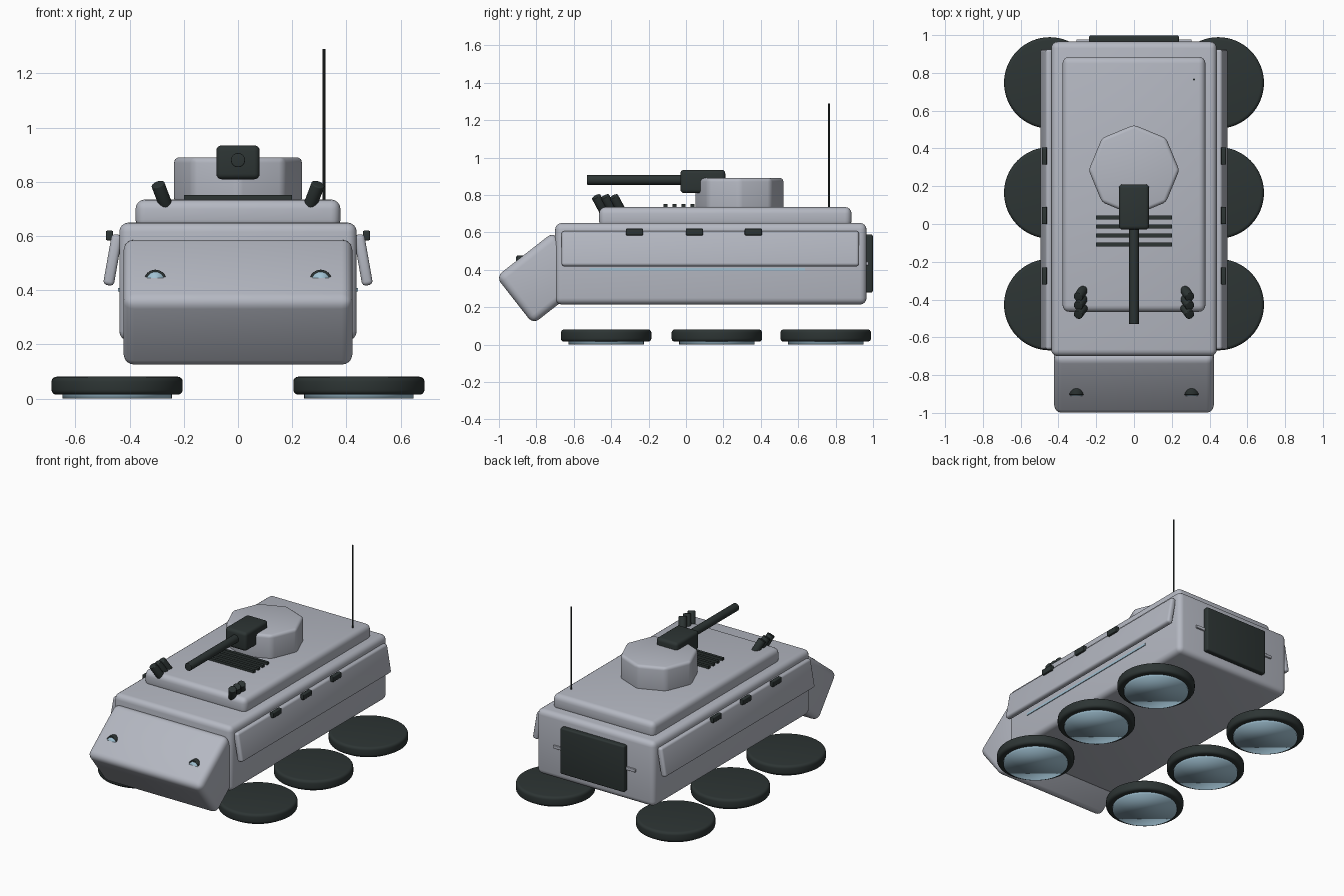
import bpy, bmesh, math
from mathutils import Vector, Matrix

old = bpy.data.objects.get("Cube")
if old:
    bpy.data.objects.remove(old, do_unlink=True)


def material(name, rgb):
    m = bpy.data.materials.new(name)
    m.use_nodes = True
    m.diffuse_color = (*rgb, 1)
    m.node_tree.nodes["Principled BSDF"].inputs["Base Color"].default_value = (*rgb, 1)
    return m


GREY = material("armour_grey", (0.46, 0.48, 0.54))
DARK = material("dark_rubber", (0.026, 0.035, 0.034))
BLUE = material("pale_blue_glass", (0.35, 0.53, 0.64))


def finish(name, bm, mat, loc, rot, bevel, full_smooth=False):
    """Bevel the sharp edges, then make a shaded object from the mesh."""
    if bevel:
        edges = [e for e in bm.edges if e.calc_face_angle(0) > math.radians(30)]
        bmesh.ops.bevel(bm, geom=edges, offset=bevel, segments=4, profile=0.5,
                        affect='EDGES', clamp_overlap=True)
    mesh = bpy.data.meshes.new(name)
    bm.to_mesh(mesh)
    bm.free()
    mesh.materials.append(mat)
    ob = bpy.data.objects.new(name, mesh)
    ob.matrix_world = Matrix.Translation(loc) @ rot.to_4x4()
    bpy.context.collection.objects.link(ob)
    bpy.ops.object.select_all(action='DESELECT')
    ob.select_set(True)
    bpy.context.view_layer.objects.active = ob
    if full_smooth:
        bpy.ops.object.shade_smooth()
    else:
        bpy.ops.object.shade_smooth_by_angle(angle=math.radians(30))
    return ob


def box(name, mat, loc, size, bevel=0.0, rot=Matrix.Identity(3)):
    bm = bmesh.new()
    bmesh.ops.create_cube(bm, size=1)
    bmesh.ops.scale(bm, vec=size, verts=bm.verts)
    return finish(name, bm, mat, loc, rot, bevel)


def cylinder(name, mat, loc, radius, length, axis=(0, 0, 1), sides=32, bevel=0.0,
             full_smooth=False, spin=0.0):
    bm = bmesh.new()
    bmesh.ops.create_cone(bm, cap_ends=True, segments=sides, radius1=radius,
                          radius2=radius, depth=length,
                          matrix=Matrix.Rotation(spin, 4, 'Z'))
    rot = Vector(axis).to_track_quat('Z', 'Y').to_matrix()
    return finish(name, bm, mat, loc, rot, bevel, full_smooth)


# Hull, sloped nose and raised deck
box("hull", GREY, (0, 0.133, 0.432), (0.876, 1.665, 0.436), 0.035)
box("nose", GREY, (0, -0.763, 0.356), (0.845, 0.39, 0.321), 0.04,
    Matrix.Rotation(math.radians(38), 3, 'X'))
box("deck", GREY, (0, 0.21, 0.68), (0.756, 1.35, 0.11), 0.035)

# Turret with gun
cylinder("turret", GREY, (0, 0.285, 0.805), 0.24, 0.17, sides=8, bevel=0.02)
box("gun_mantlet", DARK, (0, 0.09, 0.872), (0.16, 0.24, 0.125), 0.02)
cylinder("gun_barrel", DARK, (0, -0.25, 0.88), 0.026, 0.56, axis=(0, -1, 0), bevel=0.004)

# Deck grille and antenna
for i in range(4):
    box(f"grille_bar_{i + 1}", DARK, (0, 0.035 - 0.048 * i, 0.74), (0.4, 0.02, 0.022))
cylinder("antenna", DARK, (0.317, 0.765, 1.01), 0.005, 0.56, sides=12)

# Rear hatch and its hinge bar
box("rear_hatch", DARK, (0, 0.978, 0.433), (0.475, 0.042, 0.31), 0.01)
box("hatch_hinge_bar", GREY, (0, 0.967, 0.433), (0.61, 0.02, 0.02), 0.003)

# Parts found on both sides
for side, s in (("left", 1), ("right", -1)):
    box(f"{side}_side_panel", GREY, (0.462 * s, 0.13, 0.512), (0.04, 1.59, 0.19), 0.015,
        Matrix.Rotation(math.radians(-10 * s), 3, 'Y'))
    box(f"{side}_light_strip", BLUE, (0.438 * s, 0.06, 0.402), (0.01, 1.15, 0.014))

    # Vision blocks along the panel top
    for i, y in enumerate((-0.275, 0.045, 0.36)):
        box(f"{side}_vision_block_{i + 1}", DARK, (0.474 * s, y, 0.602),
            (0.026, 0.092, 0.036), 0.005)

    # Smoke launcher tubes
    for i in range(3):
        cylinder(f"{side}_smoke_tube_{i + 1}", DARK, (0.28 * s, -0.365 - 0.047 * i, 0.75),
                 0.025, 0.1, axis=(0.32 * s, -0.45, 0.84), sides=24, bevel=0.004)

    # Headlights sunk into the nose
    cylinder(f"{side}_headlight", DARK, (0.305 * s, -0.875, 0.435), 0.041, 0.06,
             axis=(0, -1, 0), bevel=0.004)
    cylinder(f"{side}_headlight_lens", BLUE, (0.305 * s, -0.895, 0.435), 0.033, 0.03,
             axis=(0, -1, 0), full_smooth=True)

    # Flat wheels with hub discs underneath
    for i, y in enumerate((-0.427, 0.165, 0.747)):
        cylinder(f"{side}_tyre_{i + 1}", DARK, (0.446 * s, y, 0.048), 0.242, 0.066,
                 sides=64, bevel=0.018)
        cylinder(f"{side}_hub_{i + 1}", BLUE, (0.446 * s, y, 0.02), 0.202, 0.04,
                 sides=48, full_smooth=True)
